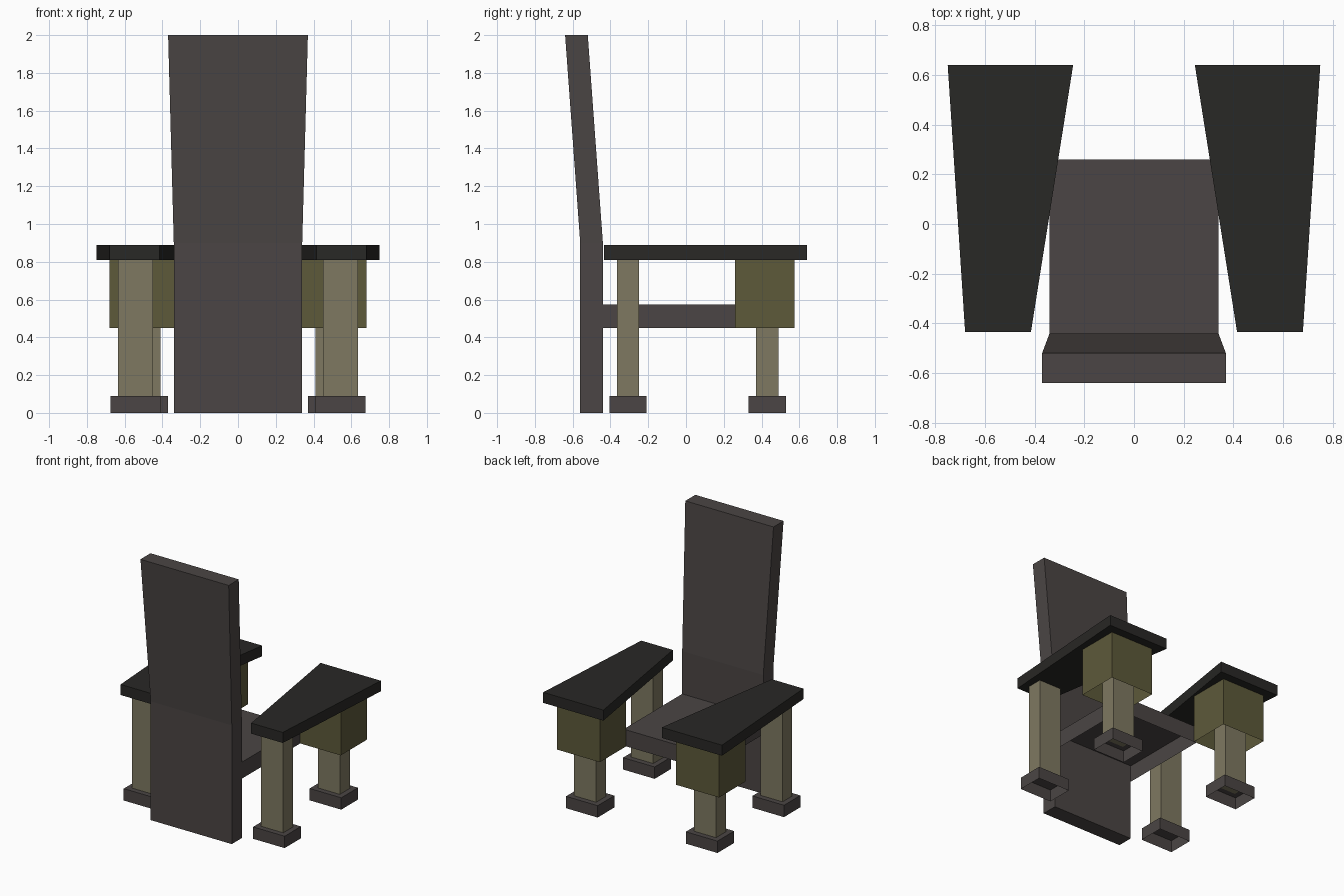
import bpy, bmesh

if "Cube" in bpy.data.objects:
    bpy.data.objects.remove(bpy.data.objects["Cube"])


def material(name, rgb):
    m = bpy.data.materials.new(name)
    m.diffuse_color = (*rgb, 1)
    m.use_nodes = True
    m.node_tree.nodes["Principled BSDF"].inputs["Base Color"].default_value = m.diffuse_color
    return m


GREY = material("dark_grey", (0.07, 0.06, 0.058))
BLACK = material("near_black", (0.022, 0.021, 0.019))
TAN = material("tan", (0.21, 0.19, 0.12))
OLIVE = material("olive", (0.11, 0.10, 0.042))


def loft(name, rings, mat, open_bottom=False):
    """Skin a stack of four-cornered rings, listed from bottom to top."""
    bm = bmesh.new()
    loops = [[bm.verts.new(p) for p in ring] for ring in rings]
    for a, b in zip(loops, loops[1:]):
        for i in range(4):
            j = (i + 1) % 4
            bm.faces.new((a[i], a[j], b[j], b[i]))
    bm.faces.new(loops[-1])
    if not open_bottom:
        bm.faces.new(loops[0][::-1])
    bm.normal_update()
    mesh = bpy.data.meshes.new(name)
    bm.to_mesh(mesh)
    bm.free()
    mesh.materials.append(mat)
    obj = bpy.data.objects.new(name, mesh)
    bpy.context.collection.objects.link(obj)
    return obj


def rect(x0, x1, y0, y1, z):
    return [(x0, y0, z), (x1, y0, z), (x1, y1, z), (x0, y1, z)]


def box(name, x, y, z, mat, open_bottom=False):
    return loft(name, [rect(*x, *y, h) for h in z], mat, open_bottom)


def mirror(obj):
    obj.modifiers.new("mirror", 'MIRROR').use_axis[0] = True


# Backrest: upright lower half, leaning and widening upper half
loft("backrest", [rect(-0.34, 0.34, -0.56, -0.44, 0),
                  rect(-0.34, 0.34, -0.56, -0.44, 0.9),
                  rect(-0.37, 0.37, -0.64, -0.52, 2)], GREY)

# Seat, hollow underneath
box("seat", (-0.34, 0.34), (-0.44, 0.26), (0.45, 0.575), GREY, True)

# Tapered armrests
plan = [(0.415, -0.435), (0.68, -0.435), (0.75, 0.64), (0.245, 0.64)]
mirror(loft("armrest", [[(x, y, z) for x, y in plan] for z in (0.81, 0.89)], BLACK))

# Blocks under the wide ends of the armrests
mirror(box("armrest_block", (0.32, 0.68), (0.26, 0.575), (0.45, 0.81), OLIVE, True))

# Legs with a wider hollow foot around each
for name, x, y in (("narrow_end", (0.45, 0.635), (-0.365, -0.25)),
                   ("wide_end", (0.41, 0.595), (0.37, 0.49))):
    mirror(box(name + "_leg", x, y, (0.09, 0.81), TAN))
    mirror(box(name + "_foot", (x[0] - 0.04, x[1] + 0.04),
               (y[0] - 0.04, y[1] + 0.04), (0, 0.09), GREY, True))
